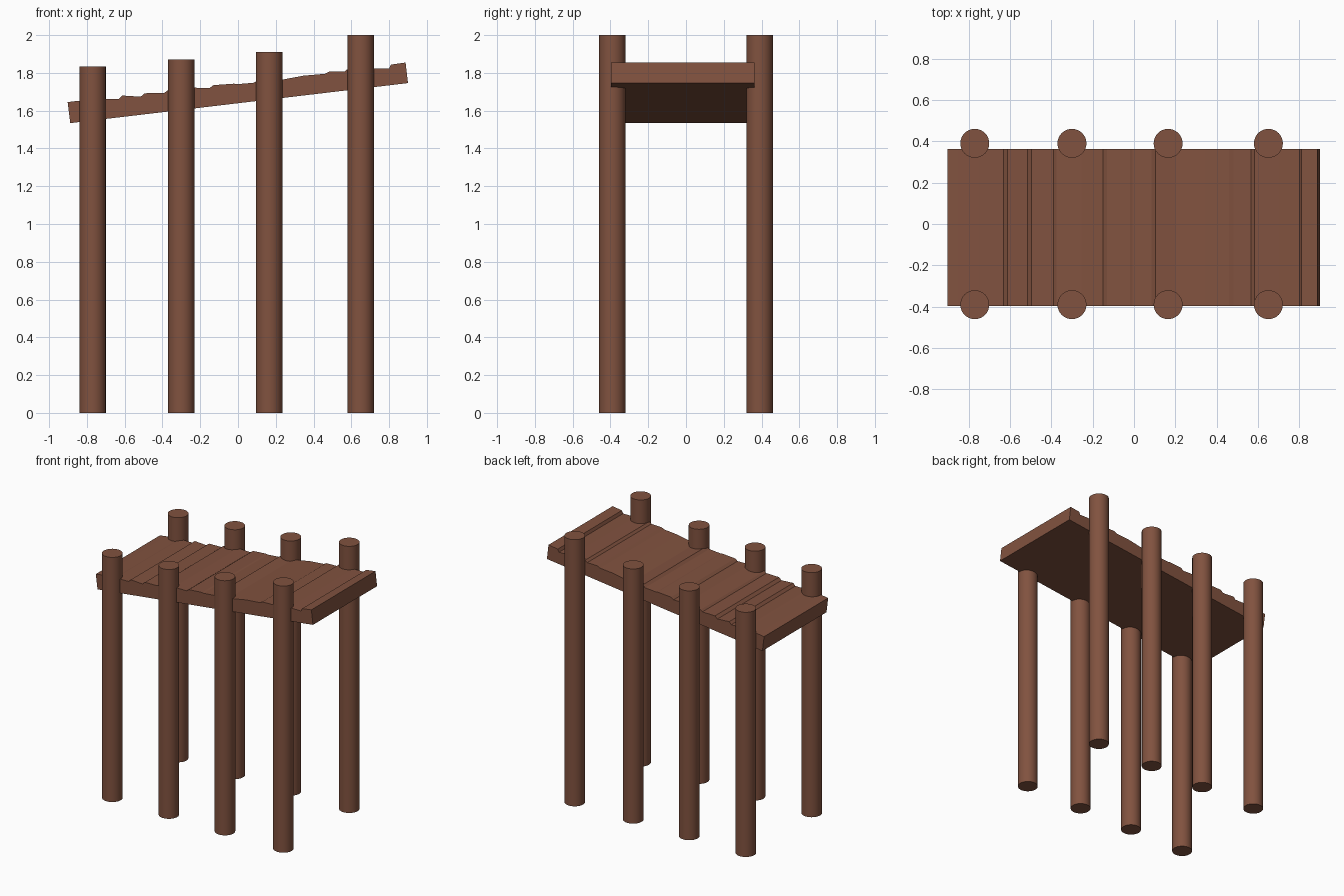
import bpy, bmesh, math

if "Cube" in bpy.data.objects:
    bpy.data.objects.remove(bpy.data.objects["Cube"])

mat = bpy.data.materials.new("brown_wood")
mat.diffuse_color = (0.22, 0.085, 0.05, 1)
mat.use_nodes = True
mat.node_tree.nodes["Principled BSDF"].inputs["Base Color"].default_value = mat.diffuse_color

# Round posts, in pairs along the deck, rising to the right
posts = [(-0.77, 1.835), (-0.30, 1.87), (0.165, 1.91), (0.65, 2.0)]
for i, (x, h) in enumerate(posts):
    for side, y in (("front", -0.39), ("back", 0.39)):
        bpy.ops.mesh.primitive_cylinder_add(vertices=32, radius=0.07, depth=h,
                                            location=(x, y, h / 2))
        post = bpy.context.object
        post.name = f"{side}_post_{i + 1}"
        post.data.materials.append(mat)
        bpy.ops.object.shade_smooth_by_angle(angle=math.radians(40))

# Sloping deck: plank steps along the top, flat underneath
top = [(-0.902, 1.645), (-0.85, 1.652), (-0.748, 1.656), (-0.733, 1.662),
       (-0.63, 1.662), (-0.612, 1.680), (-0.515, 1.674), (-0.495, 1.692),
       (-0.39, 1.694), (-0.375, 1.706), (-0.254, 1.722), (-0.15, 1.720),
       (-0.13, 1.735), (-0.02, 1.743), (-0.008, 1.740), (0.085, 1.748),
       (0.105, 1.764), (0.20, 1.758), (0.346, 1.785), (0.46, 1.795),
       (0.48, 1.806), (0.565, 1.808), (0.582, 1.822), (0.70, 1.824),
       (0.80, 1.823), (0.81, 1.844), (0.887, 1.855)]
profile = top + [(0.90, 1.746), (-0.888, 1.534)]

bm = bmesh.new()
face = bm.faces.new([bm.verts.new((x, -0.397, z)) for x, z in profile])
ext = bmesh.ops.extrude_face_region(bm, geom=[face])
bmesh.ops.translate(bm, vec=(0, 0.76, 0),
                    verts=[g for g in ext["geom"] if isinstance(g, bmesh.types.BMVert)])
if not any(f.is_valid and all(v.co.y < 0 for v in f.verts) for f in bm.faces):
    bm.faces.new([v for v in bm.verts if v.co.y < 0])
bmesh.ops.recalc_face_normals(bm, faces=bm.faces)
mesh = bpy.data.meshes.new("plank_deck")
bm.to_mesh(mesh)
bm.free()
mesh.materials.append(mat)
deck = bpy.data.objects.new("plank_deck", mesh)
bpy.context.collection.objects.link(deck)
